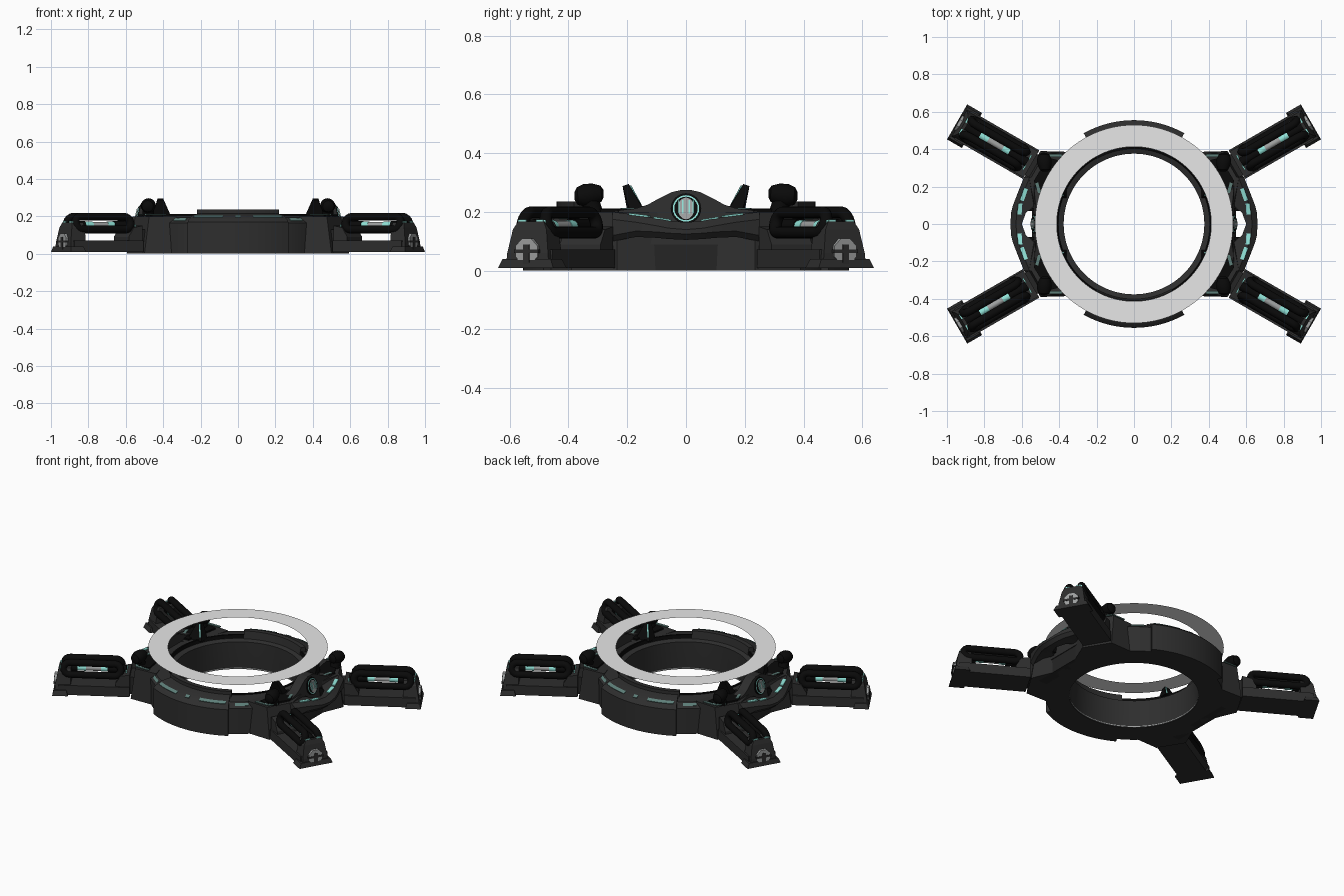
import bpy, bmesh, math
from mathutils import Matrix, Vector

if "Cube" in bpy.data.objects:
    bpy.data.objects.remove(bpy.data.objects["Cube"])


def material(name, r, g, b):
    m = bpy.data.materials.new(name)
    m.diffuse_color = (r, g, b, 1)
    m.use_nodes = True
    m.node_tree.nodes["Principled BSDF"].inputs["Base Color"].default_value = m.diffuse_color
    return m


DARK = material("dark grey", 0.027, 0.027, 0.027)
CHAR = material("charcoal", 0.018, 0.018, 0.018)
BLACK = material("black", 0.003, 0.003, 0.003)
SILVER = material("light grey", 0.80, 0.80, 0.80)
STEEL = material("steel grey", 0.34, 0.35, 0.35)
TEAL = material("teal light", 0.28, 0.76, 0.68)
DTEAL = material("dim teal", 0.11, 0.21, 0.19)
LEG = Matrix.Rotation(math.radians(30), 4, 'Z')   # leg space: x outward, y across


def build(name, verts, faces, mat, mirror="XY", mtx=None, smooth=False, flat=False):
    me = bpy.data.meshes.new(name)
    me.from_pydata([tuple(mtx @ Vector(v)) if mtx else v for v in verts], [], faces)
    if not flat:
        bm = bmesh.new()
        bm.from_mesh(me)
        bmesh.ops.recalc_face_normals(bm, faces=bm.faces)
        bm.to_mesh(me)
        bm.free()
    if smooth:
        for p in me.polygons:
            p.use_smooth = True
        me.set_sharp_from_angle(angle=math.radians(35))
    me.materials.append(mat)
    ob = bpy.data.objects.new(name, me)
    bpy.context.collection.objects.link(ob)
    if mirror:
        mod = ob.modifiers.new("Mirror", 'MIRROR')
        mod.use_axis = ("X" in mirror, "Y" in mirror, False)
        mod.use_mirror_merge = False
    return ob


def loft(name, rings, mat, closed=False, **kw):
    """Skin a row of equal-length cross sections."""
    n, k = len(rings[0]), len(rings)
    verts = [v for r in rings for v in r]
    faces = [(i * n + j, i * n + (j + 1) % n, (i + 1) % k * n + (j + 1) % n, (i + 1) % k * n + j)
             for i in range(k if closed else k - 1) for j in range(n)]
    if not closed:
        faces += [tuple(range(n)), tuple(range((k - 1) * n, k * n))]
    return build(name, verts, faces, mat, **kw)


def prism(name, pts, z0, z1, mat, top=None, **kw):
    return loft(name, [[(x, y, z0) for x, y in pts], [(x, y, z1) for x, y in (top or pts)]], mat, **kw)


def box(name, x, y, z, mat, **kw):
    return prism(name, [(x[0], y[0]), (x[1], y[0]), (x[1], y[1]), (x[0], y[1])], z[0], z[1], mat, **kw)


def side_profile(name, pts, w, mat, **kw):
    """Profile in x-z, extruded across y."""
    return loft(name, [[(x, -w, z) for x, z in pts], [(x, w, z) for x, z in pts]], mat, **kw)


def revolve(name, prof, mat, a0=0, a1=360, steps=96, **kw):
    full = a1 - a0 == 360
    angs = [math.radians(a0 + (a1 - a0) * i / steps) for i in range(steps if full else steps + 1)]
    rings = [[(r * math.cos(a), r * math.sin(a), z) for r, z in prof] for a in angs]
    return loft(name, rings, mat, closed=full, smooth=True, **kw)


def tube(name, path, rad, mat, closed=False, sides=12, **kw):
    pts = [Vector(p) for p in path]
    n, rings = len(pts), []
    for i, p in enumerate(pts):
        a = pts[(i - 1) % n] if closed or i else p
        b = pts[(i + 1) % n] if closed or i < n - 1 else p
        t = (b - a).normalized()
        s = t.cross(Vector((0, 1, 0)) if abs(t.y) < 0.9 else Vector((0, 0, 1))).normalized()
        u = t.cross(s)
        r = rad[i] if isinstance(rad, tuple) else rad
        rings.append([tuple(p + r * (math.cos(q) * s + math.sin(q) * u))
                      for q in (2 * math.pi * j / sides for j in range(sides))])
    return loft(name, rings, mat, closed=closed, smooth=True, **kw)


def strip(name, p, q, w, z0, z1, mat):
    """Thin light plate from p to q, sloping from z0 to z1."""
    p, q = Vector(p), Vector(q)
    d = (q - p).normalized() * w / 2
    s = Vector((-d.y, d.x))
    pts = [(*(p - s), z0), (*(q - s), z1), (*(q + s), z1), (*(p + s), z0)]
    return loft(name, [pts, [(x, y, z + 0.006) for x, y, z in pts]], mat)


# --- central ring ---
revolve("main_ring", [(0.383, 0.0), (0.525, 0.0), (0.525, 0.165), (0.495, 0.195),
                      (0.415, 0.205), (0.405, 0.19), (0.376, 0.18), (0.376, 0.17)], DARK, mirror=None)
revolve("inner_lip", [(0.405, 0.188), (0.418, 0.2), (0.418, 0.212), (0.408, 0.212)], BLACK, mirror=None)
revolve("bottom_trim", [(0.38, 0.004), (0.386, 0.004), (0.386, 0.01), (0.38, 0.01)], STEEL, mirror=None)

# floating flat disc (a single sheet)
N = 96
circ = [(math.cos(2 * math.pi * i / N), math.sin(2 * math.pi * i / N)) for i in range(N)]
build("floating_disc", [(r * c, r * s, 0.322) for r in (0.413, 0.53) for c, s in circ],
      [(i, N + i, N + (i + 1) % N, (i + 1) % N) for i in range(N)], SILVER, mirror=None, flat=True)

# front and back curved plates with raised rim and light strips
revolve("curved_plate", [(0.47, 0.0), (0.555, 0.0), (0.555, 0.17), (0.54, 0.185), (0.505, 0.205), (0.44, 0.215),
                         (0.44, 0.15)], DARK, 61, 119, 24, mirror="Y")
revolve("raised_rim", [(0.40, 0.18), (0.44, 0.18), (0.44, 0.236), (0.41, 0.236)], DARK, 60, 120, 24, mirror="Y")
for a0, a1 in ((63, 81), (88.5, 91.5)):
    revolve("plate_light", [(0.508, 0.2), (0.526, 0.19), (0.528, 0.196), (0.51, 0.206)], DTEAL, a0, a1, 8)
revolve("ring_light", [(0.5, 0.186), (0.512, 0.172), (0.516, 0.179), (0.504, 0.192)], DTEAL, 48, 57, 6)

# --- corner pods that carry the legs ---
prism("corner_pod", [(0.33, 0.385), (0.5, 0.39), (0.595, 0.235), (0.53, 0.08), (0.4, 0.1)], 0, 0.2, DARK,
      top=[(0.33, 0.37), (0.475, 0.38), (0.558, 0.235), (0.53, 0.09), (0.41, 0.1)])
prism("pod_inset", [(0.40, 0.34), (0.46, 0.355), (0.535, 0.232), (0.515, 0.12), (0.44, 0.12)], 0.2, 0.21, BLACK)
for p, q in (((0.385, 0.366), (0.472, 0.366)), ((0.472, 0.366), (0.505, 0.315)), ((0.52, 0.22), (0.495, 0.13))):
    strip("pod_light", p, q, 0.016, 0.207, 0.207, DTEAL)

# hose knobs and slanted fins on the pods
tube("hose_knob", [(0.475, 0.28, 0.262), (0.475, 0.29, 0.262), (0.477, 0.315, 0.26), (0.481, 0.345, 0.256),
                   (0.483, 0.37, 0.254), (0.483, 0.38, 0.254)],
     (0.012, 0.028, 0.037, 0.039, 0.03, 0.012), BLACK, sides=20)
tube("hose_base", [(0.48, 0.31, 0.19), (0.48, 0.33, 0.25)], 0.03, BLACK)
loft("slanted_fin", [[(0.36, 0.14, 0.205), (0.46, 0.14, 0.2), (0.46, 0.19, 0.2), (0.36, 0.20, 0.205)],
                     [(0.40, 0.195, 0.295), (0.43, 0.195, 0.295), (0.43, 0.216, 0.288), (0.40, 0.216, 0.288)]], BLACK)
loft("fin_light", [[(0.375, y, 0.225), (0.383, y, 0.225), (0.412, y + 0.035, 0.29), (0.404, y + 0.035, 0.29)]
                   for y in (0.151, 0.159)], TEAL)

# --- side humps with a round lamp ---
hump = [(0.25, 0.2), (0.17, 0.212), (0.13, 0.225), (0.09, 0.247), (0.05, 0.267), (0.02, 0.274)]
top = hump + [(-y, z) for y, z in hump[::-1]]
hump_outline = [(0.25, 0.09)] + top + [(-0.25, 0.09)]
loft("lamp_hump", [[(x - 0.25 * max(z - 0.16, 0), y, z) for y, z in hump_outline] for x in (0.485, 0.545)],
     DARK, mirror="X")
box("side_panel", (0.48, 0.54), (-0.23, 0.23), (0.0, 0.1), CHAR, mirror="X")


def lamp(name, r, x0, x1, mat, squash=1):
    c = [(r * squash * math.cos(a), 0.212 + r * math.sin(a)) for a in (math.pi * i / 12 for i in range(24))]
    loft(name, [[(x - 0.25 * (z - 0.16), y, z) for y, z in c] for x in (x0, x1)], mat, mirror="X")


lamp("lamp_bezel", 0.052, 0.53, 0.549, BLACK)
lamp("lamp_glow", 0.045, 0.53, 0.552, TEAL)
lamp("lamp_band", 0.04, 0.53, 0.554, BLACK)
lamp("lamp_core", 0.037, 0.53, 0.557, STEEL, 0.75)
for y in (0.008, 0.022):
    loft("lamp_slit", [[(0.549, y, 0.195), (0.549, y + 0.006, 0.195), (0.538, y + 0.006, 0.24), (0.538, y, 0.24)],
                       [(0.552, y, 0.195), (0.552, y + 0.006, 0.195), (0.541, y + 0.006, 0.24), (0.541, y, 0.24)]], TEAL)

# --- low side bumpers, open in the middle ---
half = [(0.25, 0.48, 0.588, 0.10, 0.2), (0.17, 0.50, 0.62, 0.115, 0.19), (0.10, 0.53, 0.647, 0.112, 0.178),
        (0.06, 0.578, 0.657, 0.108, 0.17)]
rows = [(-y, *r) for y, *r in half] + [(0, 0.60, 0.661, 0.105, 0.165)] + half[::-1]
loft("side_bumper", [[(a, y, z0), (b - 0.02, y, z0), (b, y, z0 + 0.02), (b, y, z1 - 0.025),
                      (b - 0.03, y, z1), (a, y, z1)] for y, a, b, z0, z1 in rows], DARK, mirror="X", smooth=True)
box("bumper_strut", (0.5, 0.60), (0.07, 0.085), (0.12, 0.172), BLACK)
strip("bumper_light", (0.612, 0.05), (0.608, 0.11), 0.022, 0.168, 0.178, TEAL)
strip("bumper_light", (0.60, 0.125), (0.578, 0.19), 0.022, 0.182, 0.19, TEAL)

# --- legs ---
K = dict(mtx=LEG)
box("leg_beam", (0.635, 1.06), (-0.088, 0.088), (0.01, 0.072), DARK, **K)
box("leg_neck", (0.56, 0.65), (-0.065, 0.065), (0.02, 0.13), CHAR, **K)
side_profile("leg_inner_block", [(0.635, 0.01), (0.72, 0.01), (0.72, 0.09), (0.69, 0.14), (0.635, 0.15)], 0.08, DARK, **K)
loft("leg_end_block", [[(0.985, -w, z), (u, -w, z), (u, w, z), (0.985, w, z)]
                       for w, u, z in ((0.085, 1.08, 0.01), (0.08, 1.078, 0.06), (0.066, 1.064, 0.14), (0.05, 1.055, 0.168))],
     DARK, **K)
prism("foot_plate", [(1.0, -0.108), (1.092, -0.108), (1.092, 0.108), (1.0, 0.108)], 0.01, 0.04, DARK,
      top=[(1.01, -0.095), (1.085, -0.095), (1.085, 0.095), (1.01, 0.095)], **K)


def racetrack(u0, u1, z0, z1, v0, v1):
    """Closed hose path, leaning from offset v0 at the bottom to v1 at the top."""
    r, zc = (z1 - z0) / 2, (z0 + z1) / 2
    arc = [math.pi * i / 8 for i in range(9)]
    path = ([(u1 - r + r * math.sin(a), zc - r * math.cos(a)) for a in arc] +
            [(u0 + r - r * math.sin(a), zc + r * math.cos(a)) for a in arc])
    return [(u, v0 + (v1 - v0) * (z - z0) / (z1 - z0), z) for u, z in path]


for s in (-1, 1):
    tube("leg_loop_hose", racetrack(0.69, 1.03, 0.13, 0.198, s * 0.056, s * 0.036), 0.021, BLACK, closed=True, **K)

# rod held between the hoses
for name, u0, u1, r, m in (("rod_sleeve_in", 0.66, 0.77, 0.024, BLACK), ("rod_light_in", 0.77, 0.81, 0.02, TEAL),
                           ("rod_core", 0.81, 0.90, 0.018, STEEL), ("rod_light_out", 0.90, 0.95, 0.02, TEAL),
                           ("rod_sleeve_out", 0.95, 1.04, 0.024, BLACK)):
    tube(name, [(u0, 0, 0.152), (u1, 0, 0.152)], r, m, **K)
# small lights hooked around the hose ends
for s in (-1, 1):
    box("leg_end_light", (1.046, 1.054), (s * 0.02, s * 0.046), (0.165, 0.174), TEAL, **K)
    box("leg_side_light", (1.025, 1.05), (s * 0.046, s * 0.054), (0.16, 0.172), TEAL, **K)
    box("leg_inner_light", (0.655, 0.663), (s * 0.015, s * 0.045), (0.146, 0.155), TEAL, **K)

# grey end cap, broken by dark bars, on the outer face of each leg
octo = [(0.047 * math.cos(math.pi * (i + .5) / 4), 0.066 + 0.047 * math.sin(math.pi * (i + .5) / 4)) for i in range(8)]
loft("end_cap", [[(u, y, z) for y, z in octo] for u in (1.06, 1.086)], STEEL, **K)
box("end_cap_bar", (1.07, 1.089), (-0.048, 0.048), (0.06, 0.072), DARK, **K)
box("end_cap_post", (1.07, 1.089), (-0.012, 0.012), (0.02, 0.09), DARK, **K)
